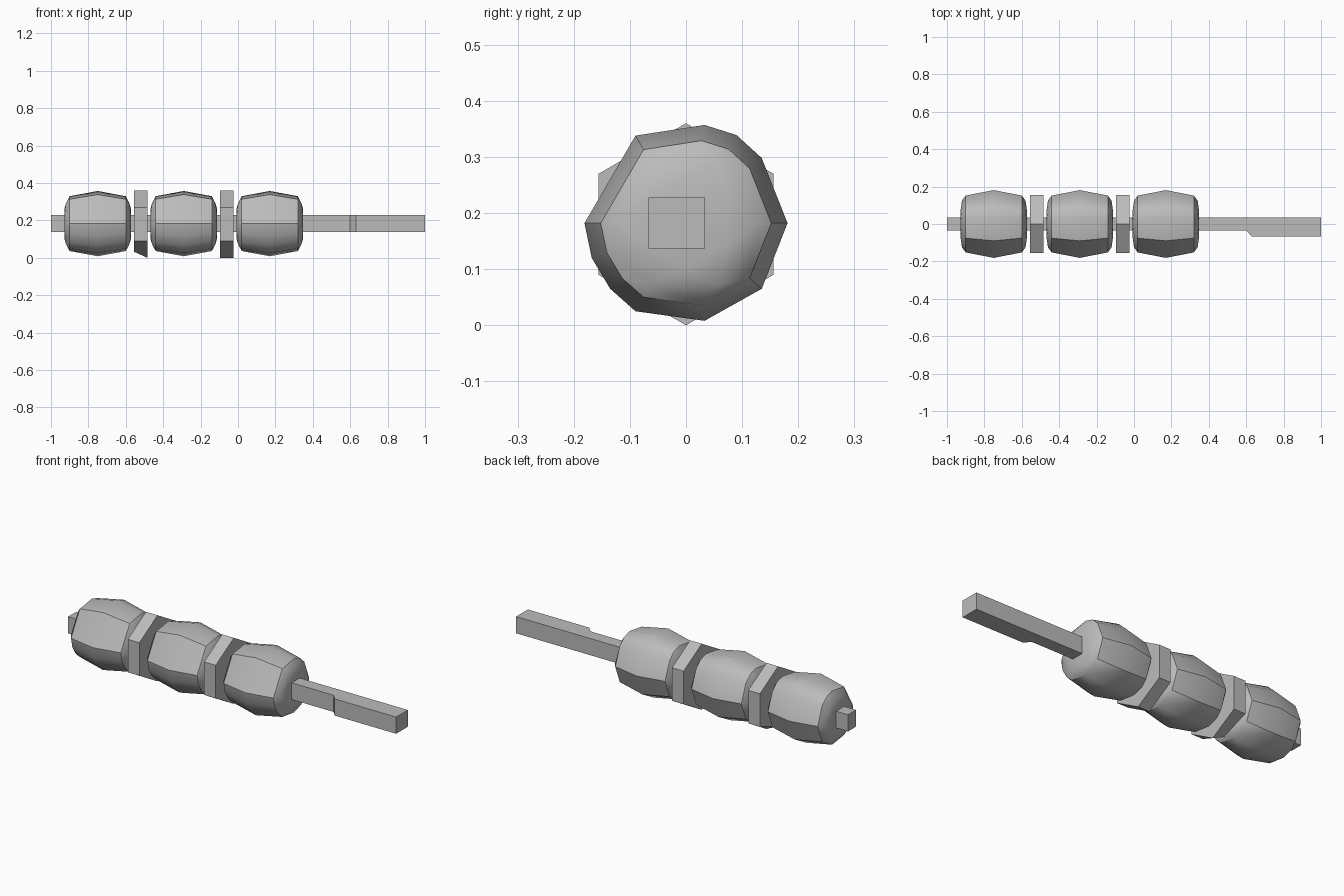
import bpy
import bmesh
from math import radians, sin, cos
from mathutils import Vector

cube = bpy.data.objects.get("Cube")
if cube:
    bpy.data.objects.remove(cube, do_unlink=True)

AXIS_Z = 0.182

grey = bpy.data.materials.new("plain grey")
grey.use_nodes = True
grey.diffuse_color = (0.5, 0.5, 0.5, 1)
grey.node_tree.nodes["Principled BSDF"].inputs["Base Color"].default_value = (0.5, 0.5, 0.5, 1)


def finish(name, bm, location=(0, 0, 0), smooth=False):
    bmesh.ops.recalc_face_normals(bm, faces=bm.faces)
    mesh = bpy.data.meshes.new(name)
    bm.to_mesh(mesh)
    bm.free()
    mesh.materials.append(grey)
    obj = bpy.data.objects.new(name, mesh)
    obj.location = location
    bpy.context.collection.objects.link(obj)
    if smooth:
        bpy.ops.object.select_all(action="DESELECT")
        obj.select_set(True)
        bpy.context.view_layer.objects.active = obj
        bpy.ops.object.shade_smooth_by_angle(angle=radians(38))
    return obj


def prism(points, offset):
    """Extrude a closed outline along an offset."""
    bm = bmesh.new()
    face = bm.faces.new([bm.verts.new(p) for p in points])
    extruded = bmesh.ops.extrude_face_region(bm, geom=[face], use_keep_orig=True)
    moved = [v for v in extruded["geom"] if isinstance(v, bmesh.types.BMVert)]
    bmesh.ops.translate(bm, verts=moved, vec=offset)
    return bm


def hexagon(radius, turn=0):
    return [(radius * cos(radians(turn + 60 * i)), radius * sin(radians(turn + 60 * i)))
            for i in range(6)]


# Square stick with a wider handle
outline = [(-1, -0.035), (0.6, -0.035), (0.63, -0.067), (1, -0.067), (1, 0.034), (-1, 0.034)]
finish("stick", prism([(x, y, 0.137) for x, y in outline], (0, 0, 0.091)))

# Lumpy chunks: girth outline (y, z about the axis), hulled to smaller end rings
girth = [(0.033, 0.175), (0.09, 0.157), (0.135, 0.116), (0.181, 0), (0.135, -0.117),
         (0.033, -0.174), (-0.09, -0.157), (-0.135, -0.117), (-0.168, -0.062),
         (-0.181, 0), (-0.09, 0.156)]


def chunk(name, x):
    bm = bmesh.new()
    for y, z in girth:
        bm.verts.new((0, y, z))
    for side in (-1, 1):
        for y, z in girth:
            bm.verts.new((side * 0.15, y * 0.84, z * 0.84))
        for y, z in hexagon(0.125):
            bm.verts.new((side * 0.17, y, z))
        for y, z in hexagon(0.08, 30):
            bm.verts.new((side * 0.178, y, z))
    hull = bmesh.ops.convex_hull(bm, input=bm.verts)
    loose = [v for v in hull["geom_interior"] if isinstance(v, bmesh.types.BMVert)]
    bmesh.ops.delete(bm, geom=loose, context="VERTS")
    finish(name, bm, (x, 0, AXIS_Z), smooth=True)


for name, x in (("right_chunk", -0.75), ("middle_chunk", -0.29), ("left_chunk", 0.17)):
    chunk(name, x)

# Hexagonal slices between the chunks
for name, x in (("right_slice", -0.52), ("left_slice", -0.06)):
    bm = prism([(-0.035, y, z) for y, z in hexagon(0.18, 30)], (0.07, 0, 0))
    if name == "right_slice":
        # One bottom corner is trimmed
        corner = min(bm.verts, key=lambda v: (round(v.co.z, 3), v.co.x))
        corner.co += Vector((0, 0, 0.032))
    finish(name, bm, (x, 0, 0.18))
